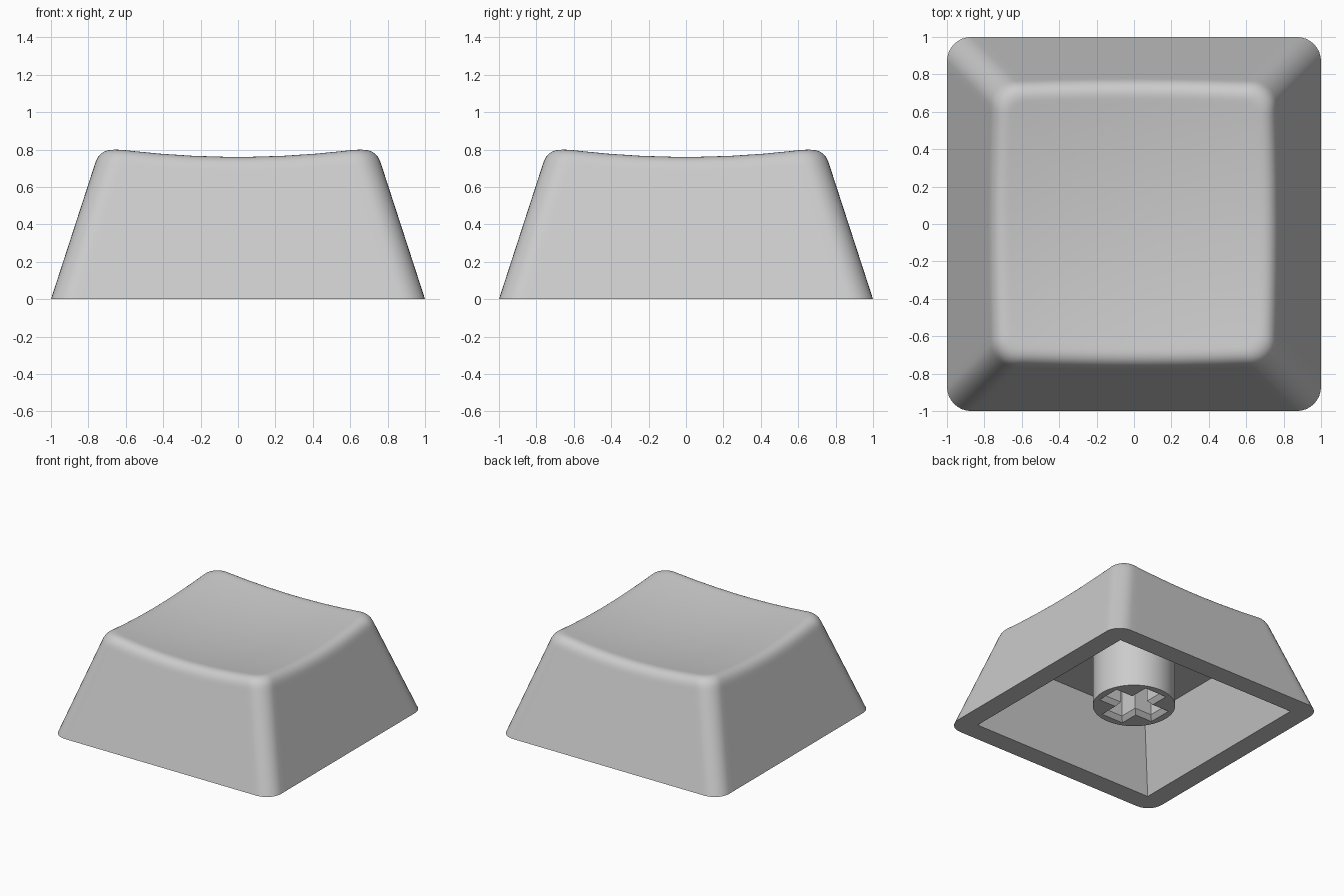
import bpy, bmesh, math
from mathutils import Vector

if "Cube" in bpy.data.objects:
    bpy.data.objects.remove(bpy.data.objects["Cube"])

TAPER = 0.325          # wall lean per unit of height
RADIUS = 0.13          # corner radius of the outer wall
FILLET = 0.08          # size of the rounded rim
CEILING = 0.54         # height of the hollow
STEM_BOTTOM = 0.11

grey = bpy.data.materials.new("grey plastic")
grey.diffuse_color = (0.6, 0.6, 0.6, 1)
grey.use_nodes = True
grey.node_tree.nodes["Principled BSDF"].inputs["Base Color"].default_value = grey.diffuse_color


def finish(bm, name):
    bmesh.ops.recalc_face_normals(bm, faces=bm.faces)
    mesh = bpy.data.meshes.new(name)
    bm.to_mesh(mesh)
    bm.free()
    mesh.materials.append(grey)
    ob = bpy.data.objects.new(name, mesh)
    bpy.context.collection.objects.link(ob)
    bpy.ops.object.select_all(action='DESELECT')
    ob.select_set(True)
    bpy.context.view_layer.objects.active = ob
    bpy.ops.object.shade_smooth_by_angle(angle=math.radians(32))
    return ob


def add_ring(bm, points):
    return [bm.verts.new(p) for p in points]


def bridge(bm, a, b):
    n = len(a)
    for i in range(n):
        bm.faces.new((a[i], a[(i + 1) % n], b[(i + 1) % n], b[i]))


def fill_between(bm, a, b):
    """Flat fill between two loops of different counts."""
    edges = []
    for loop in (a, b):
        for i, v in enumerate(loop):
            w = loop[(i + 1) % len(loop)]
            edges.append(bm.edges.get((v, w)) or bm.edges.new((v, w)))
    bmesh.ops.triangle_fill(bm, use_beauty=True, use_dissolve=False, edges=edges)


# Rounded square: each sample is a corner sector with an angle, or a spot on a side
SAMPLES = []
for q in range(4):
    for i in range(9):
        SAMPLES.append((q, math.pi / 2 * (q + i / 8), 0))
    for t in (0.03, 0.15, 0.3, 0.45, 0.55, 0.7, 0.85, 0.97):
        SAMPLES.append((q, math.pi / 2 * (q + 1), t))


def square_point(sample, half, r, z=0):
    q, angle, t = sample

    def centre(k):
        a = math.pi / 4 + math.pi / 2 * k
        return Vector((math.cos(a), math.sin(a), 0)) * (half - r) * math.sqrt(2)

    p = centre(q).lerp(centre(q + 1), t)
    return p + Vector((r * math.cos(angle), r * math.sin(angle), z))


def dish(p):
    return 0.712 + 0.105 * (p.x ** 2 + p.y ** 2)


def wall(sample, z):
    return square_point(sample, 1 - TAPER * z, RADIUS, z)


# Cap shell: tapered walls, rounded rim, dished top, hollow underside
bm = bmesh.new()
STEPS = 8
columns = []
for s in SAMPLES:
    z = 0.76
    for _ in range(12):
        z = dish(wall(s, z))
    low, corner = wall(s, z - FILLET), wall(s, z)
    inner = square_point(s, 1 - TAPER * z - FILLET, RADIUS - 0.055)
    inner.z = dish(inner)
    column = [wall(s, 0), wall(s, 0.35), wall(s, z - FILLET - 0.02)]
    for i in range(STEPS + 1):
        t = i / STEPS
        column.append(low * (1 - t) ** 2 + corner * 2 * t * (1 - t) + inner * t * t)
    for k in (0.97, 0.85, 0.7, 0.55, 0.4, 0.25, 0.1):
        p = Vector((inner.x * k, inner.y * k, 0))
        p.z = dish(p)
        column.append(p)
    columns.append(column)
rings = [add_ring(bm, pts) for pts in zip(*columns)]
for a, b in zip(rings, rings[1:]):
    bridge(bm, a, b)
hub = bm.verts.new((0, 0, dish(Vector())))
for i, v in enumerate(rings[-1]):
    bm.faces.new((v, rings[-1][(i + 1) % len(SAMPLES)], hub))


def plain_square(h, z):
    return [(h, h, z), (-h, h, z), (-h, -h, z), (h, -h, z)]


mouth = add_ring(bm, plain_square(0.836, 0))
roof = add_ring(bm, plain_square(0.836 - TAPER * CEILING, CEILING))
bridge(bm, mouth, roof)
bm.faces.new(roof)
fill_between(bm, rings[0], mouth)
finish(bm, "cap_shell")


# Stem: round post with a chamfered cross-shaped socket
def cross(length, w, z):
    pts = []
    for q in range(4):
        c, s = math.cos(q * math.pi / 2), math.sin(q * math.pi / 2)
        for x, y in ((length, -w), (length, w), (w, w)):
            pts.append((x * c - y * s, x * s + y * c, z))
    return pts


def circle(r, z, n=64):
    return [(r * math.cos(2 * math.pi * i / n), r * math.sin(2 * math.pi * i / n), z)
            for i in range(n)]


bm = bmesh.new()
top = add_ring(bm, circle(0.31, CEILING))
bottom = add_ring(bm, circle(0.31, STEM_BOTTOM))
lip = add_ring(bm, cross(0.255, 0.1, STEM_BOTTOM))
throat = add_ring(bm, cross(0.225, 0.07, STEM_BOTTOM + 0.035))
floor = add_ring(bm, cross(0.225, 0.07, CEILING - 0.005))
bridge(bm, top, bottom)
fill_between(bm, bottom, lip)
bridge(bm, lip, throat)
bridge(bm, throat, floor)
bm.faces.new(floor)
finish(bm, "stem")
